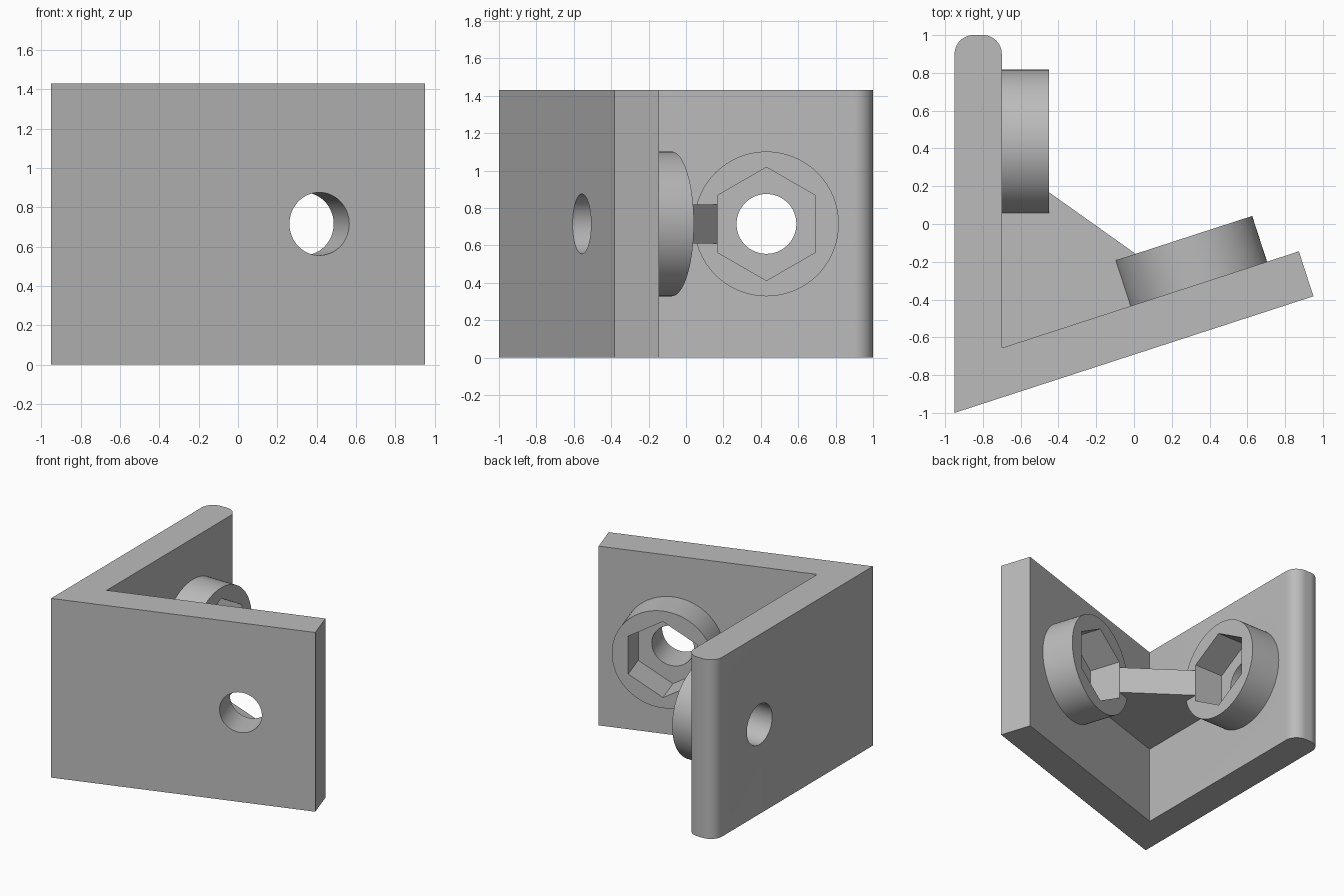
import bpy, bmesh
from math import radians, sin, cos, tan, pi
from mathutils import Matrix, Vector

cube = bpy.data.objects.get("Cube")
if cube:
    bpy.data.objects.remove(cube, do_unlink=True)

grey = bpy.data.materials.new("plain grey")
grey.use_nodes = True
colour = (0.5, 0.5, 0.5, 1)
grey.diffuse_color = colour
grey.node_tree.nodes["Principled BSDF"].inputs["Base Color"].default_value = colour

HEIGHT, THICK, MID = 1.43, 0.25, 0.715
ANGLE = radians(18)


def add_object(name, bm):
    bmesh.ops.recalc_face_normals(bm, faces=bm.faces)
    mesh = bpy.data.meshes.new(name)
    bm.to_mesh(mesh)
    bm.free()
    mesh.materials.append(grey)
    obj = bpy.data.objects.new(name, mesh)
    bpy.context.collection.objects.link(obj)
    return obj


def slab(name, outline, low, high):
    """Extrude a plan outline between two heights."""
    bm = bmesh.new()
    face = bm.faces.new([bm.verts.new((p[0], p[1], low)) for p in outline])
    moved = bmesh.ops.extrude_face_region(bm, geom=[face])["geom"]
    verts = [v for v in moved if isinstance(v, bmesh.types.BMVert)]
    bmesh.ops.translate(bm, verts=verts, vec=(0, 0, high - low))
    return add_object(name, bm)


def prism(name, base, axis, radius, start, end, sides):
    """Round or hexagonal bar along a level axis, with corners at top and bottom."""
    axis = Vector((axis[0], axis[1], 0))
    up = Vector((0, 0, 1))
    frame = Matrix((up, axis.cross(up), axis)).transposed().to_4x4()
    frame.translation = Vector((base[0], base[1], MID)) + axis * (start + end) / 2
    bm = bmesh.new()
    bmesh.ops.create_cone(bm, cap_ends=True, segments=sides, radius1=radius,
                          radius2=radius, depth=end - start)
    # put the first corner exactly on the vertical
    first = max(bm.verts, key=lambda v: v.co.x)
    turn = Matrix.Rotation(-first.co.to_2d().angle_signed(Vector((1, 0))) * -1, 4, "Z") \
        if abs(first.co.y) > 1e-5 else Matrix()
    bmesh.ops.transform(bm, matrix=frame @ turn, verts=bm.verts)
    return add_object(name, bm)


def combine(target, other, operation):
    mod = target.modifiers.new(operation.lower(), "BOOLEAN")
    mod.operation, mod.solver, mod.object = operation, "EXACT", other
    bpy.context.view_layer.objects.active = target
    bpy.ops.object.modifier_apply(modifier=mod.name)
    bpy.data.objects.remove(other, do_unlink=True)


# V-shaped plate: straight wall with a rounded end, and a slanted wing
along = Vector((cos(ANGLE), sin(ANGLE)))
normal = Vector((-sin(ANGLE), cos(ANGLE)))
corner = Vector((-0.95, -1.0))
tip = corner + along * 1.9 / cos(ANGLE)
inner_tip = tip + normal * THICK
inner_x = corner.x + THICK
inner_corner = (inner_x, inner_tip.y - (inner_tip.x - inner_x) * tan(ANGLE))
R = 0.1
arcs = [(cx + R * cos(a), 1 - R + R * sin(a))
        for cx, first in ((inner_x - R, 0), (corner.x + R, pi / 2))
        for a in [first + pi / 2 * i / 12 for i in range(13)]]
bracket = slab("angle_bracket", [corner, tip, inner_tip, inner_corner] + arcs, 0, HEIGHT)

# Bosses: base centre and outward direction
mounts = [(Vector((inner_x, 0.43)), Vector((1, 0))),
          (Vector((0.335, -0.315)), normal)]
for base, axis in mounts:
    combine(bracket, prism("boss", base, axis, 0.387, -0.05, THICK, 96), "UNION")

# Level web between the bosses, reaching the edges of the nut pockets
FLAT = 0.262
web_a = Vector((inner_x + THICK, 0.43 - FLAT))
web_b = mounts[1][0] + normal * THICK - along * FLAT
web_c = web_b - normal * (THICK + 0.05)
web = slab("web", [(inner_x - 0.05, web_a.y), (inner_x - 0.05, inner_corner[1] - 0.06),
                   web_c, web_b, web_a], MID - 0.105, MID + 0.105)
combine(bracket, web, "UNION")

# Hexagonal nut pockets and bolt holes
for base, axis in mounts:
    combine(bracket, prism("nut_pocket", base, axis, 0.303, 0.002, THICK + 0.05, 6), "DIFFERENCE")
    combine(bracket, prism("bolt_hole", base, axis, 0.16, -0.4, 0.1, 64), "DIFFERENCE")

bpy.ops.object.select_all(action="DESELECT")
bracket.select_set(True)
bpy.context.view_layer.objects.active = bracket
bpy.ops.object.shade_smooth_by_angle(angle=radians(30))
